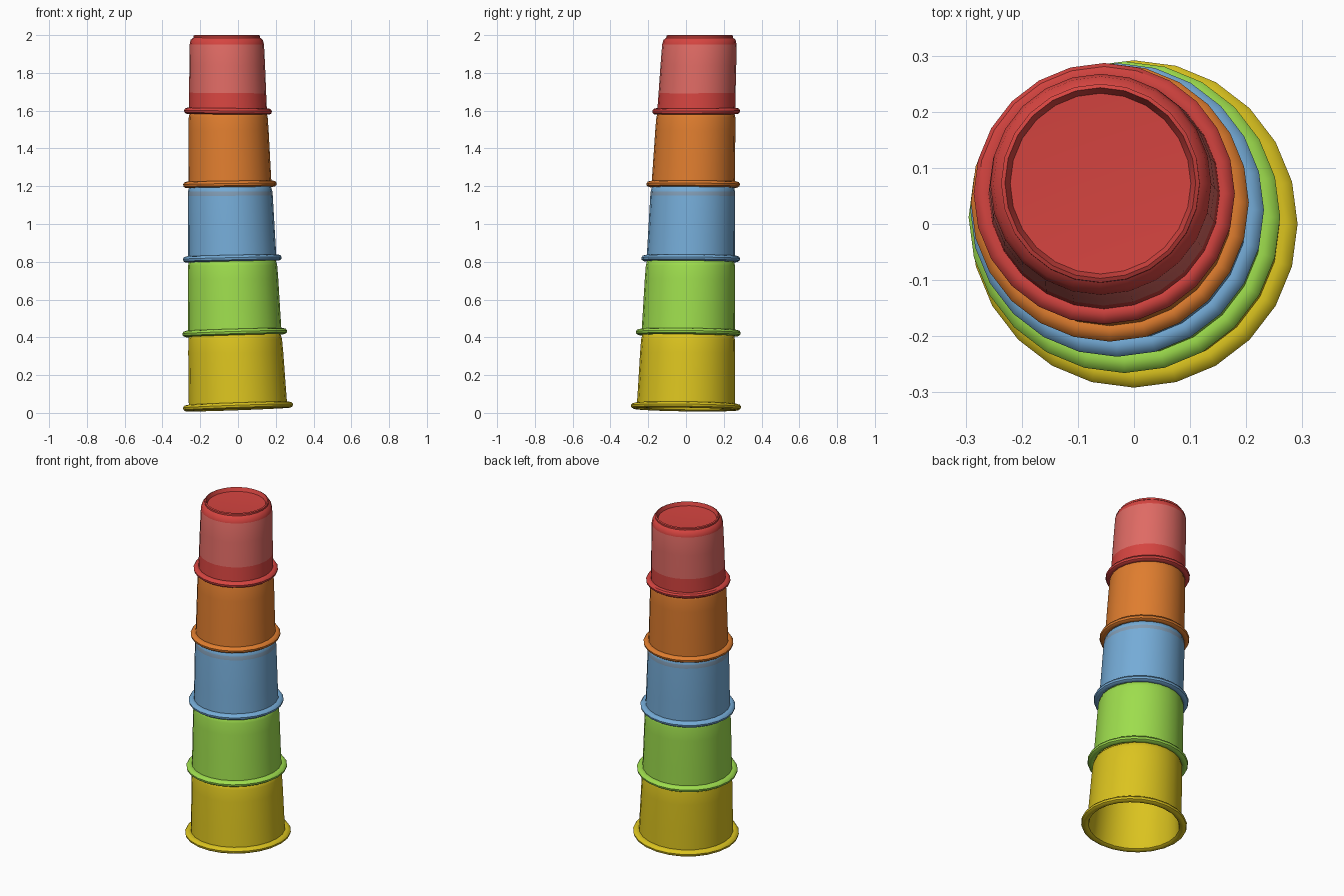
import bpy, bmesh
from math import cos, sin, pi, radians

if "Cube" in bpy.data.objects:
    bpy.data.objects.remove(bpy.data.objects["Cube"], do_unlink=True)

SIDES = 24


def material(name, srgb):
    color = [(c / 255) ** 2.2 for c in srgb] + [1]
    m = bpy.data.materials.new(name)
    m.use_nodes = True
    m.diffuse_color = color
    bsdf = m.node_tree.nodes["Principled BSDF"]
    bsdf.inputs["Base Color"].default_value = color
    bsdf.inputs["Roughness"].default_value = 0.6
    return m


yellow = material("yellow", (218, 194, 36))
green = material("green", (156, 220, 78))
blue = material("blue", (116, 170, 214))
orange = material("orange", (222, 124, 50))
red = material("red", (212, 70, 66))
pale_red = material("pale red", (222, 106, 100))
grey_blue = material("grey blue", (128, 154, 178))


def cup(name, mats, rim_z, height, rim_r, foot_r, top_r, start, end, tilt, band=None):
    """Upside-down hollow cup: rolled rim, tapered wall, raised lip around a recessed base."""
    def wall(t):
        return foot_r + (top_r - foot_r) * t

    lip_r = top_r - 0.02
    mid = (rim_r + foot_r) / 2 - 0.006
    half = rim_r - mid
    low, high = band or (0.3, 0.7)
    # underside of the base, inner wall, rolled rim, outer wall, lip, recessed base
    prof = [(0, height - 0.045), (top_r - 0.025, height - 0.045), (foot_r - 0.014, 0.01)]
    prof += [(mid + half * cos(radians(a)), 0.017 * sin(radians(a)))
             for a in range(210, 451, 40)]
    prof += [(wall(0), 0.015), (wall(low), low * height), (wall(high), high * height),
             (top_r, height - 0.05), (top_r - 0.006, height - 0.025),
             (lip_r, height - 0.014), (lip_r, height - 0.004),
             (lip_r - 0.007, height), (lip_r - 0.016, height - 0.022),
             (0, height - 0.03)]

    bm = bmesh.new()
    rings = []
    for r, z in prof:
        t = z / height
        cx = start[0] + (end[0] - start[0]) * t
        cy = start[1] + (end[1] - start[1]) * t
        ring = []
        for i in range(SIDES if r else 1):
            a = 2 * pi * i / SIDES
            x, y = r * cos(a), r * sin(a)
            lift = (tilt * x - 0.4 * tilt * y) * (1 - t)
            ring.append(bm.verts.new((cx + x, cy + y, rim_z + z + lift)))
        rings.append(ring)
    for a, b in zip(rings, rings[1:]):
        for i in range(SIDES):
            j = (i + 1) % SIDES
            if len(a) == 1:
                bm.faces.new((a[0], b[j], b[i]))
            elif len(b) == 1:
                bm.faces.new((a[i], a[j], b[0]))
            else:
                bm.faces.new((a[i], a[j], b[j], b[i]))
    bmesh.ops.recalc_face_normals(bm, faces=bm.faces)

    # painted band on the outer wall, chosen by height
    if band:
        for f in bm.faces:
            c = f.calc_center_median()
            t = (c.z - rim_z) / height
            outward = f.normal.x * (c.x - end[0]) + f.normal.y * (c.y - end[1]) > 0
            if outward and abs(f.normal.z) < 0.2 and low < t < 0.9:
                if t > high or len(mats) > 1 and mats[1] == pale_red:
                    f.material_index = 1

    mesh = bpy.data.meshes.new(name)
    bm.to_mesh(mesh)
    bm.free()
    for m in mats:
        mesh.materials.append(m)
    ob = bpy.data.objects.new(name, mesh)
    bpy.context.collection.objects.link(ob)
    bpy.ops.object.select_all(action="DESELECT")
    ob.select_set(True)
    bpy.context.view_layer.objects.active = ob
    bpy.ops.object.shade_smooth_by_angle(angle=radians(40))


# rim centres of the leaning stack, bottom to top
c = [(0, 0), (-0.017, 0.012), (-0.03, 0.025), (-0.043, 0.038), (-0.053, 0.054), (-0.06, 0.073)]

cup("yellow_cup", [yellow], 0.034, 0.405, 0.292, 0.26, 0.248, c[0], c[1], 0.035)
cup("green_cup", [green], 0.425, 0.405, 0.278, 0.247, 0.236, c[1], c[2], 0.03)
cup("blue_cup", [blue, grey_blue], 0.817, 0.405, 0.262, 0.233, 0.223, c[2], c[3], 0.022,
    band=(0.3, 0.82))
cup("orange_cup", [orange], 1.21, 0.405, 0.248, 0.22, 0.209, c[3], c[4], 0.015)
cup("red_cup", [red, pale_red], 1.597, 0.403, 0.233, 0.206, 0.197, c[4], c[5], -0.01,
    band=(0.24, 0.6))
